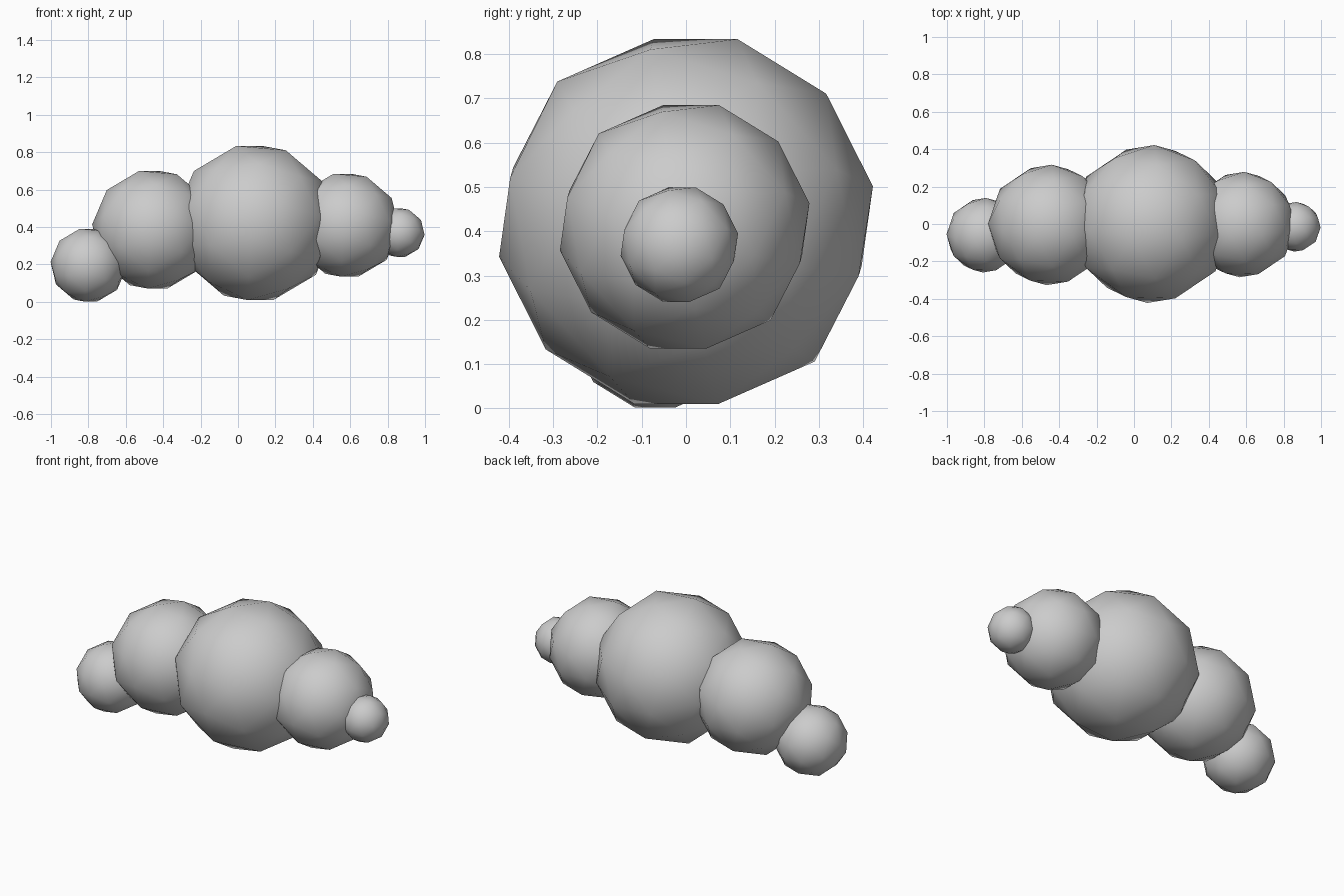
import bpy
from math import radians
from mathutils import Matrix, Vector

cube = bpy.data.objects.get("Cube")
if cube:
    bpy.data.objects.remove(cube, do_unlink=True)

# One plain grey for the whole cloud
grey = bpy.data.materials.new("cloud_grey")
grey.use_nodes = True
colour = (0.6, 0.6, 0.6, 1.0)
grey.diffuse_color = colour
grey.node_tree.nodes["Principled BSDF"].inputs["Base Color"].default_value = colour

# Shared tilt: the poles lie along y, with a slight lean
lay_down = Matrix(((0, 1, 0), (0, 0, 1), (1, 0, 0))).to_4x4()
tilt = (Matrix.Rotation(radians(-1.5), 4, 'Z')
        @ Matrix.Rotation(radians(5), 4, 'Y')
        @ Matrix.Rotation(radians(10.7), 4, 'X')
        @ lay_down)


def puff(name, centre, radius):
    """Low-poly ball with smooth shading."""
    bpy.ops.mesh.primitive_ico_sphere_add(subdivisions=2, radius=radius)
    ball = bpy.context.object
    ball.name = name
    ball.matrix_world = Matrix.Translation(Vector(centre)) @ tilt
    ball.data.materials.append(grey)
    bpy.ops.object.shade_smooth()
    return ball


# Five overlapping puffs in a row
puff("middle_puff", (0.09, 0, 0.422), 0.43)
puff("right_puff", (-0.453, -0.005, 0.386), 0.328)
puff("left_puff", (0.577, -0.003, 0.41), 0.287)
puff("right_end_puff", (-0.80, -0.06, 0.196), 0.203)
puff("left_end_puff", (0.863, -0.015, 0.37), 0.135)
